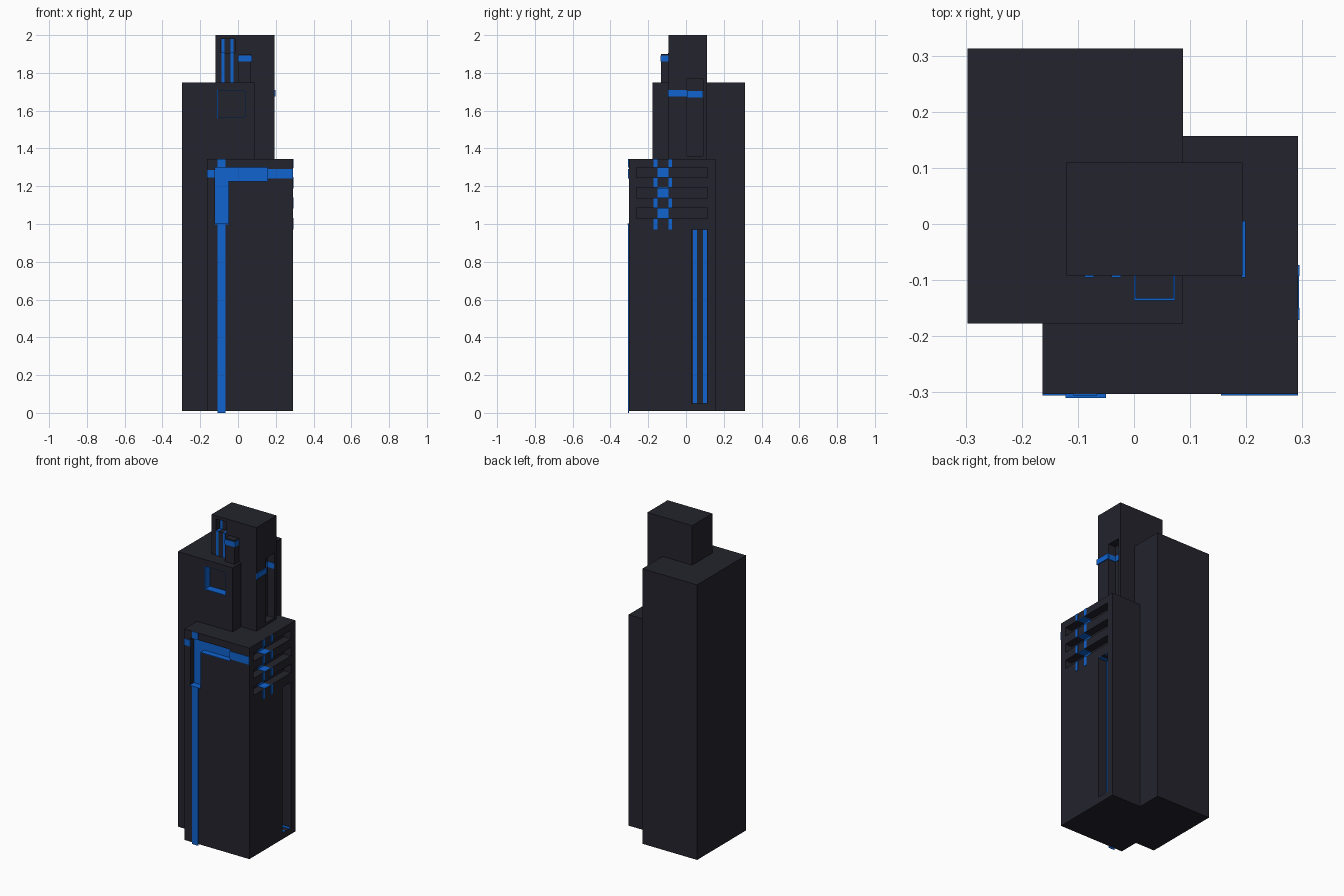
import bpy

if "Cube" in bpy.data.objects:
    bpy.data.objects.remove(bpy.data.objects["Cube"])


def material(name, rgb):
    m = bpy.data.materials.new(name)
    m.diffuse_color = (*rgb, 1)
    m.use_nodes = True
    m.node_tree.nodes["Principled BSDF"].inputs["Base Color"].default_value = m.diffuse_color
    return m


DARK = material("charcoal", (0.017, 0.017, 0.026))
BLUE = material("bright blue", (0.005, 0.125, 0.63))
T = 0.003  # thickness of the coloured plates


def box(name, x, y, z, mat):
    """Box from three (min, max) ranges."""
    v = [(a, b, c) for a in x for b in y for c in z]
    f = [(0, 1, 3, 2), (4, 6, 7, 5), (0, 4, 5, 1), (2, 3, 7, 6), (0, 2, 6, 4), (1, 5, 7, 3)]
    me = bpy.data.meshes.new(name)
    me.from_pydata(v, [], f)
    me.materials.append(mat)
    ob = bpy.data.objects.new(name, me)
    bpy.context.collection.objects.link(ob)
    return ob


def cut(target, x, y, z):
    c = box(target.name + "_cutter", x, y, z, DARK)
    c.hide_render = True
    c.hide_viewport = True
    m = target.modifiers.new("recess", 'BOOLEAN')
    m.operation, m.solver, m.object = 'DIFFERENCE', 'EXACT', c


def front_plate(name, x, z, y):
    box(name, x, (y - T, y + 0.001), z, BLUE)


def side_plate(name, y, z, x):
    box(name, (x - 0.001, x + T), y, z, BLUE)


# three overlapping towers
AF, BF, BR, CF, CR = -0.177, -0.303, 0.292, -0.092, 0.193
back = box("back_tower", (-0.297, 0.087), (AF, 0.313), (0.01, 1.75), DARK)
front = box("front_tower", (-0.163, BR), (BF, 0.157), (0.01, 1.345), DARK)
top = box("top_tower", (-0.12, CR), (CF, 0.11), (0.01, 2.0), DARK)

# square window with blue lining in the back tower
D = 0.05
wx, wz = (-0.11, 0.04), (1.56, 1.71)
cut(back, wx, (AF - 0.1, AF + D), wz)
for i in (0, 1):
    s = T if i == 0 else -T
    box("window_lining_side", sorted((wx[i], wx[i] + s)), (AF + 0.001, AF + D), wz, BLUE)
    box("window_lining_flat", wx, (AF + 0.001, AF + D), sorted((wz[i], wz[i] + s)), BLUE)

# L-shaped recess with blue back on the front tower
D = 0.04
vx, hx = (-0.122, -0.05), (-0.06, 0.155)
cut(front, vx, (BF - 0.1, BF + D), (1.0, 1.3))
cut(front, hx, (BF - 0.1, BF + D), (1.225, 1.3))
front_plate("recess_back_upright", vx, (1.0, 1.3), BF + D)
front_plate("recess_back_band", (vx[1], hx[1]), (1.225, 1.3), BF + D)
box("recess_ledge", vx, (BF - 0.007, BF + D), (0.998, 1.002), BLUE)
box("recess_band_floor", (vx[1], hx[1]), (BF, BF + D), (1.224, 1.227), BLUE)

# blue stripes on the front surface
front_plate("front_stripe", (-0.108, -0.066), (0.0, 1.0), BF)
front_plate("front_stripe_top", (-0.108, -0.066), (1.3, 1.345), BF)
front_plate("front_band_left", (-0.163, -0.122), (1.245, 1.285), BF)
front_plate("front_band_right", (0.155, BR), (1.24, 1.29), BF)

# three side slots with blue wraps
D = 0.05
slots = [(1.03, 1.085), (1.137, 1.192), (1.245, 1.3)]
py = (-0.15, -0.093)
for lo, hi in slots:
    cut(front, (BR - D, BR + 0.1), (-0.263, 0.113), (lo, hi))
    side_plate("slot_back_patch", py, (lo, hi), BR - D)
    for z in (lo, hi - T):
        box("slot_flat_patch", (BR - D, BR + 0.002), py, (z, z + T), BLUE)
for z in [(0.97, 1.03), (1.085, 1.137), (1.192, 1.245), (1.3, 1.345)]:
    side_plate("side_dash", (-0.171, -0.15), z, BR)
    side_plate("side_dash", (-0.093, -0.073), z, BR)

# tall side channel with two blue strips
D = 0.06
cut(front, (BR - D, BR + 0.1), (0.03, 0.113), (0.05, 0.97))
for y in [(0.036, 0.058), (0.09, 0.11)]:
    side_plate("channel_strip", y, (0.05, 0.97), BR - D)
    box("channel_floor_strip", (BR - D, BR), y, (0.05, 0.05 + T), BLUE)
    box("channel_ceiling_strip", (BR - D, BR), y, (0.97 - T, 0.97), BLUE)

# side channel and blue band on the top tower
D = 0.05
cut(top, (CR - D, CR + 0.1), (0.005, 0.09), (1.36, 1.77))
box("top_side_band", (CR - 0.001, CR + 0.006), (CF - 0.003, 0.005), (1.675, 1.71), BLUE)
side_plate("top_channel_band", (0.005, 0.09), (1.67, 1.705), CR - D)
for y in (0.005, 0.09 - T):
    box("top_channel_wall_band", (CR - D, CR), (y, y + T), (1.67, 1.705), BLUE)

# notch and two blue strips on the front of the top tower
D = 0.04
cut(top, (-0.091, -0.017), (CF - 0.1, CF + D), (1.905, 1.98))
for x in [(-0.088, -0.071), (-0.04, -0.023)]:
    front_plate("top_strip", x, (1.75, 1.905), CF)
    front_plate("notch_strip", x, (1.905, 1.98), CF + D)
    box("notch_floor_strip", x, (CF, CF + D), (1.904, 1.907), BLUE)

# small block beside the top tower with a blue band
box("roof_block", (0.003, 0.07), (-0.133, CF + 0.01), (1.74, 1.9), DARK)
box("roof_block_band", (0.0, 0.073), (-0.136, CF), (1.86, 1.893), BLUE)
